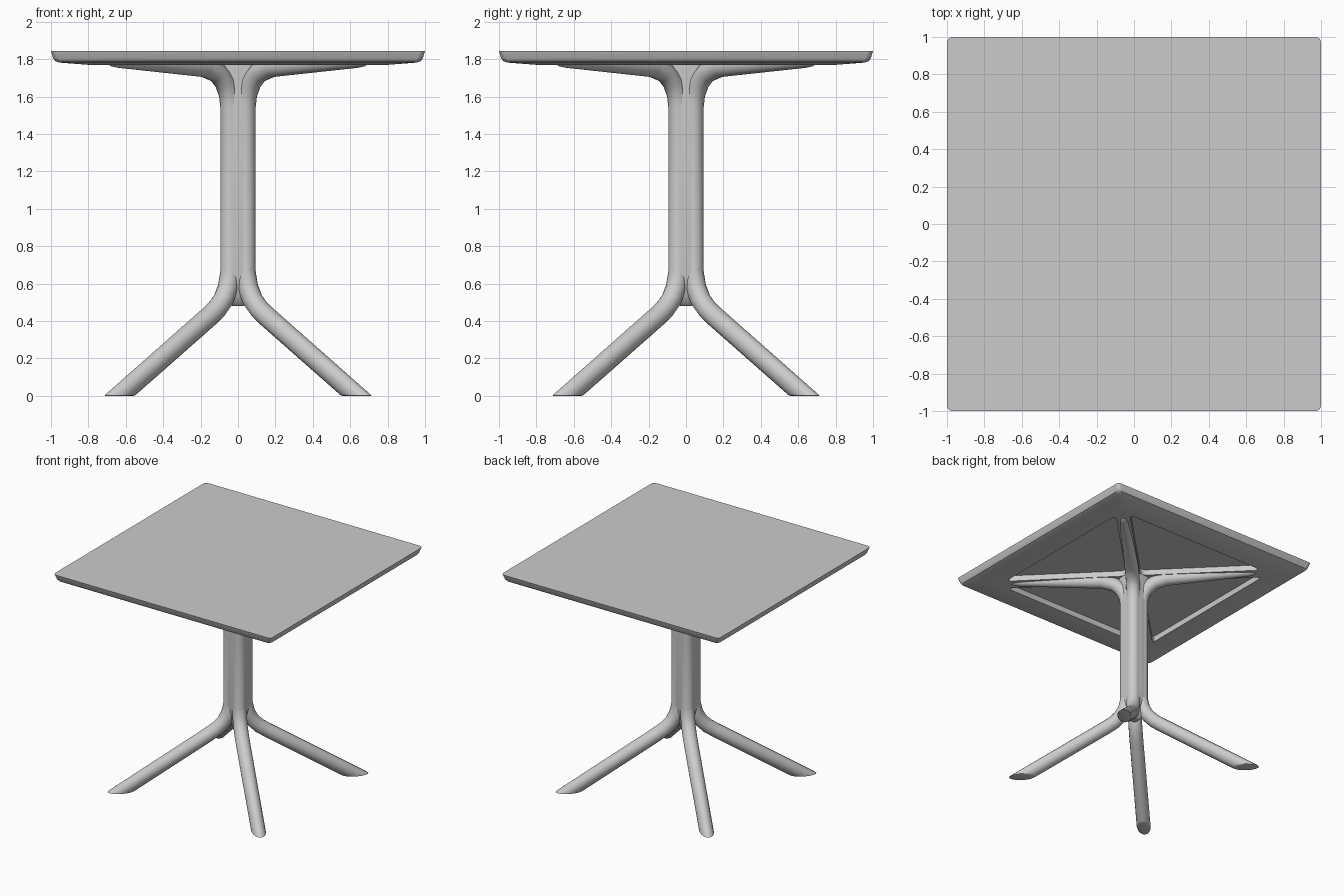
import bpy, bmesh
from math import pi, sin, cos, radians
from mathutils import Vector, Matrix

if "Cube" in bpy.data.objects:
    bpy.data.objects.remove(bpy.data.objects["Cube"])


def finish(bm, name, angle=35):
    bmesh.ops.recalc_face_normals(bm, faces=bm.faces)
    mesh = bpy.data.meshes.new(name)
    bm.to_mesh(mesh)
    bm.free()
    obj = bpy.data.objects.new(name, mesh)
    bpy.context.collection.objects.link(obj)
    smooth(obj, angle)
    return obj


def smooth(obj, angle=35):
    bpy.ops.object.select_all(action='DESELECT')
    obj.select_set(True)
    bpy.context.view_layer.objects.active = obj
    bpy.ops.object.shade_smooth_by_angle(angle=radians(angle))


def bridge(bm, rings):
    """Skin a list of vertex rings and cap both ends."""
    n = len(rings[0])
    for a, b in zip(rings, rings[1:]):
        for i in range(n):
            bm.faces.new((a[i], a[(i + 1) % n], b[(i + 1) % n], b[i]))
    bm.faces.new(rings[0])
    bm.faces.new(rings[-1])


def rounded_square_loft(name, sections, steps=5):
    """Sections are (half width, corner radius, z)."""
    bm = bmesh.new()
    rings = []
    for half, rad, z in sections:
        ring = []
        for k in range(4):
            for s in range(steps + 1):
                a = k * pi / 2 + s / steps * pi / 2
                q = k * pi / 2 + pi / 4
                cx = (half - rad) * (1 if cos(q) > 0 else -1)
                cy = (half - rad) * (1 if sin(q) > 0 else -1)
                ring.append(bm.verts.new((cx + rad * cos(a), cy + rad * sin(a), z)))
        rings.append(ring)
    bridge(bm, rings)
    return finish(bm, name)


def strut(name, path, turn, sides=16):
    """Tube in the diagonal plane; path is (x, z, radius) as seen from the front."""
    bm = bmesh.new()
    pts = [Vector((x, x, z)) for x, z, r in path]
    side = Vector((1, -1, 0)).normalized()
    rings = []
    for i, p in enumerate(pts):
        d1 = (p - pts[max(i - 1, 0)]).normalized()
        d2 = (pts[min(i + 1, len(pts) - 1)] - p).normalized()
        up = (d1 + d2).normalized().cross(side)
        r = path[i][2]
        rings.append([bm.verts.new(p + r * (cos(t) * side + sin(t) * up))
                      for t in (2 * pi * k / sides for k in range(sides))])
    bridge(bm, rings)
    # flat foot with a softened rim
    bmesh.ops.bisect_plane(bm, geom=bm.verts[:] + bm.edges[:] + bm.faces[:],
                           plane_co=(0, 0, 0), plane_no=(0, 0, 1), clear_inner=True)
    rim = [e for e in bm.edges if e.is_boundary]
    bmesh.ops.holes_fill(bm, edges=rim)
    bmesh.ops.bevel(bm, geom=rim, offset=0.01, segments=2, affect='EDGES', profile=0.5)
    bmesh.ops.rotate(bm, verts=bm.verts, cent=(0, 0, 0), matrix=Matrix.Rotation(turn, 3, 'Z'))
    return finish(bm, name)


# table top, with a thinned edge
top = rounded_square_loft("table_top", [
    (0.80, 0.03, 1.77), (0.955, 0.03, 1.782), (0.978, 0.03, 1.79),
    (0.988, 0.03, 1.805), (1.0, 0.03, 1.845)])

# four rounded triangular pockets under the top
bm = bmesh.new()
for k in range(4):
    base = [bm.verts.new(Matrix.Rotation(k * pi / 2, 3, 'Z') @ Vector((x, y, 1.70)))
            for x, y in ((0.08, 0), (0.76, -0.68), (0.76, 0.68))]
    face = bm.faces.new(base)
    res = bmesh.ops.extrude_face_region(bm, geom=[face])
    new = [g for g in res["geom"] if isinstance(g, bmesh.types.BMVert)]
    bmesh.ops.translate(bm, verts=new, vec=(0, 0, 0.118))
upright = [e for e in bm.edges if abs(e.verts[0].co.z - e.verts[1].co.z) > 0.05]
bmesh.ops.bevel(bm, geom=upright, offset=0.05, segments=5, affect='EDGES', profile=0.5)
cutter = finish(bm, "pocket_cutter")
cutter.hide_render = True
mod = top.modifiers.new("pockets", 'BOOLEAN')
mod.operation = 'DIFFERENCE'
mod.solver = 'EXACT'
mod.object = cutter
bpy.ops.object.select_all(action='DESELECT')
bpy.context.view_layer.objects.active = top
top.select_set(True)
bpy.ops.object.modifier_apply(modifier=mod.name)
bpy.data.objects.remove(cutter)
smooth(top)

# four struts: foot, leg, column corner and support arm in one sweep
R = 0.055
path = [(0.76, -0.11, R), (0.16, 0.419, R), (0.115, 0.462, R), (0.078, 0.515, R),
        (0.053, 0.58, R), (0.04, 0.66, R), (0.04, 1.55, R), (0.048, 1.615, R),
        (0.07, 1.675, R), (0.11, 1.727, R), (0.18, 1.759, R), (0.64, 1.79, 0.036),
        (0.67, 1.791, 0.031), (0.685, 1.792, 0.022), (0.692, 1.793, 0.008)]
for k in range(4):
    strut("leg_and_arm_%d" % (k + 1), path, k * pi / 2)

# column core that fills the space between the struts
rounded_square_loft("column_core", [
    (0.03, 0.015, 0.48), (0.055, 0.03, 0.50), (0.07, 0.04, 0.54), (0.083, 0.05, 0.60),
    (0.093, 0.055, 0.66), (0.093, 0.055, 1.55), (0.095, 0.05, 1.64), (0.1, 0.05, 1.79)])
